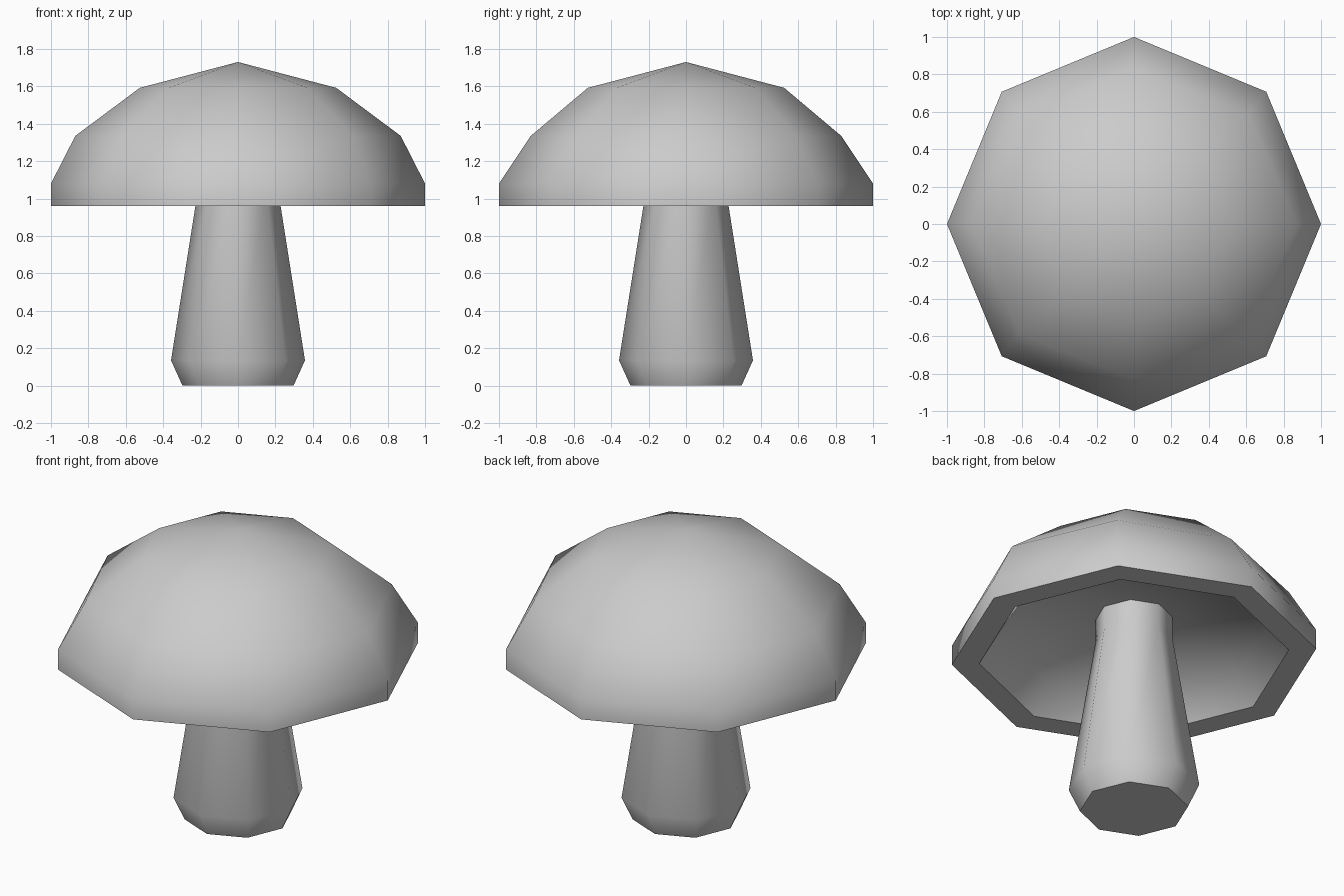
import bpy, bmesh, math

if "Cube" in bpy.data.objects:
    bpy.data.objects.remove(bpy.data.objects["Cube"])

SIDES = 8


def lathe(name, rings, closed_base=False, angle=60):
    """Skin a stack of eight-sided rings (rx, ry, z); radius 0 makes a tip."""
    bm = bmesh.new()
    loops = []
    for rx, ry, z in rings:
        if rx == 0:
            loops.append([bm.verts.new((0, 0, z))] * SIDES)
        else:
            loops.append([bm.verts.new((rx * math.cos(2 * math.pi * i / SIDES),
                                        ry * math.sin(2 * math.pi * i / SIDES), z))
                          for i in range(SIDES)])
    for low, high in zip(loops, loops[1:]):
        for i in range(SIDES):
            j = (i + 1) % SIDES
            corners = list(dict.fromkeys((low[i], low[j], high[j], high[i])))
            bm.faces.new(corners)
    if closed_base:
        bm.faces.new(list(reversed(loops[0])))
    mesh = bpy.data.meshes.new(name)
    bm.to_mesh(mesh)
    bm.free()
    obj = bpy.data.objects.new(name, mesh)
    bpy.context.collection.objects.link(obj)
    bpy.ops.object.select_all(action='DESELECT')
    obj.select_set(True)
    bpy.context.view_layer.objects.active = obj
    bpy.ops.object.shade_smooth_by_angle(angle=math.radians(angle))
    return obj


# cap: flat rim underneath, short upright edge, faceted dome
lathe("cap", [(0.85, 0.85, 0.96), (1, 1, 0.96), (1, 1, 1.08),
              (0.87, 0.83, 1.335), (0.525, 0.525, 1.592), (0, 0, 1.73)])

# hollow underside: steep inner wall, then a shallow ceiling to the stem
lathe("cap_underside", [(0.21, 0.21, 1.20), (0.73, 0.73, 1.12), (0.85, 0.85, 0.96)])

# stem: chamfered foot, tapered shaft, straight neck
lathe("stem", [(0.297, 0.297, 0.0), (0.358, 0.358, 0.135),
               (0.212, 0.212, 1.06), (0.212, 0.212, 1.20)], closed_base=True)
